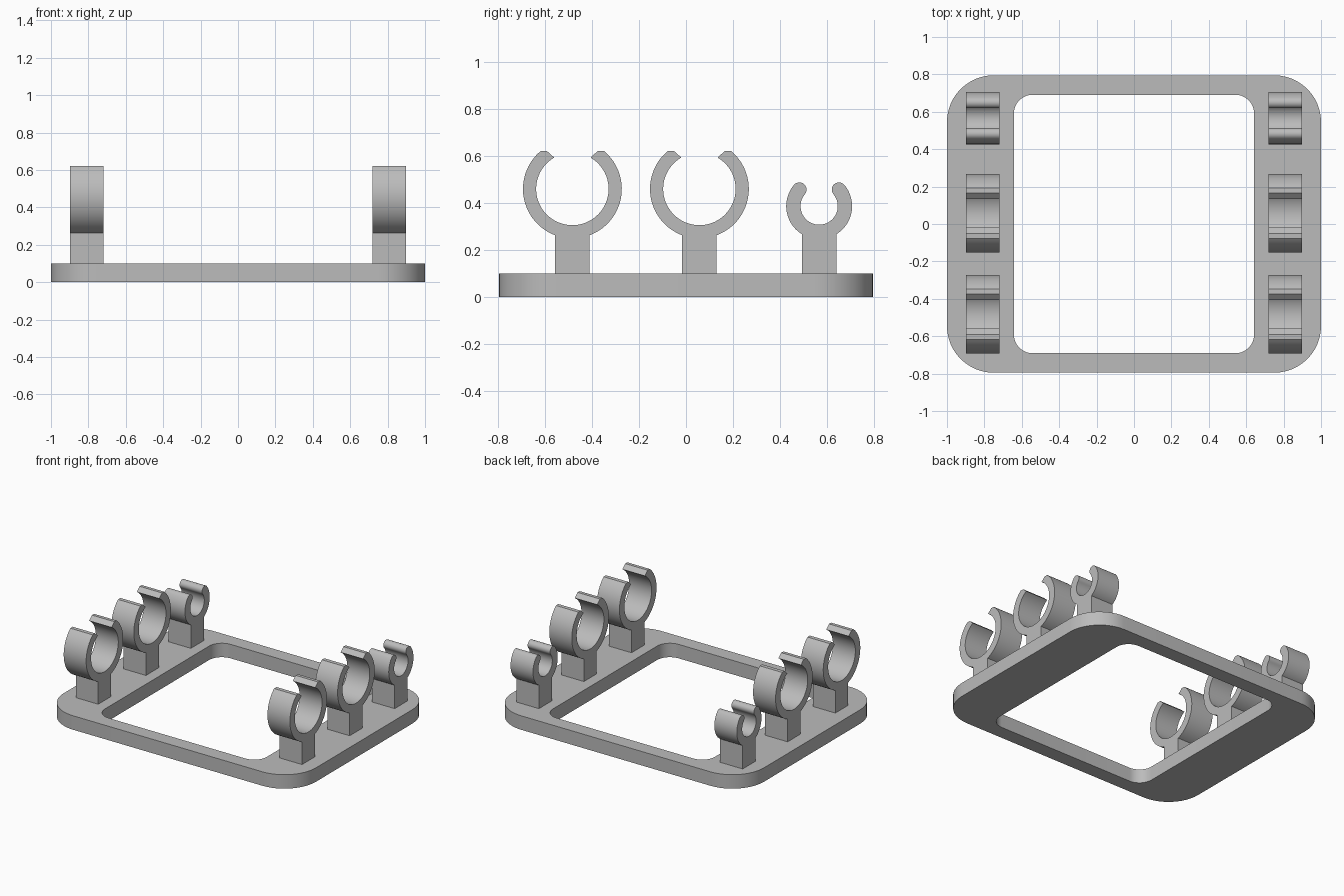
import bpy, bmesh
from math import sin, cos, asin, pi, radians

cube = bpy.data.objects.get("Cube")
if cube:
    bpy.data.objects.remove(cube, do_unlink=True)

grey = bpy.data.materials.new("plain grey")
grey.use_nodes = True
colour = (0.5, 0.5, 0.5, 1)
grey.diffuse_color = colour
grey.node_tree.nodes["Principled BSDF"].inputs["Base Color"].default_value = colour


def finish(bm, name):
    """Turn a bmesh into a smooth-shaded object with crisp edges."""
    bmesh.ops.recalc_face_normals(bm, faces=bm.faces)
    mesh = bpy.data.meshes.new(name)
    bm.to_mesh(mesh)
    bm.free()
    mesh.materials.append(grey)
    obj = bpy.data.objects.new(name, mesh)
    bpy.context.collection.objects.link(obj)
    bpy.ops.object.select_all(action='DESELECT')
    obj.select_set(True)
    bpy.context.view_layer.objects.active = obj
    bpy.ops.object.shade_smooth_by_angle(angle=radians(30))
    return obj


def arc(cy, cz, r, start, end, steps):
    """Points on an arc, angles in radians."""
    angles = [start + (end - start) * i / steps for i in range(steps + 1)]
    return [(cy + r * cos(a), cz + r * sin(a)) for a in angles]


def rounded_rectangle(hx, hy, r, steps=12):
    points = []
    for i, (sx, sy) in enumerate([(1, 1), (-1, 1), (-1, -1), (1, -1)]):
        points += arc(sx * (hx - r), sy * (hy - r), r, i * pi / 2, (i + 1) * pi / 2, steps)
    return points


# Base frame: rounded plate with a rounded window
THICK = 0.1
bm = bmesh.new()
loops = []
for outline in (rounded_rectangle(1, 0.795, 0.25), rounded_rectangle(0.642, 0.691, 0.1)):
    for z in (0, THICK):
        loops.append([bm.verts.new((x, y, z)) for x, y in outline])
outer_low, outer_top, inner_low, inner_top = loops
ring = [outer_low, outer_top, inner_top, inner_low]
count = len(outer_low)
for k in range(4):
    a, b = ring[k], ring[(k + 1) % 4]
    for i in range(count):
        j = (i + 1) % count
        bm.faces.new((a[i], a[j], b[j], b[i]))
finish(bm, "base_frame")


# Clips: open ring and square post in one extruded profile
def clip_profile(cz, outer, inner, tip, post=0.073):
    """Right half from post foot to inner bottom, then mirrored."""
    foot = asin(post / outer) - pi / 2
    half = [(post, THICK - 0.01)]
    if tip == "flat":
        half += arc(0, cz, outer, foot, radians(50), 32)
        half.append((0.109, cz + 0.162))
        half += arc(0, cz, inner, radians(60), -pi / 2, 36)
    else:
        end = radians(40)
        mid, cap = (outer + inner) / 2, (outer - inner) / 2
        half += arc(0, cz, outer, foot, end, 28)
        half += arc(mid * cos(end), cz + mid * sin(end), cap, end, end + pi, 12)[1:-1]
        half += arc(0, cz, inner, end, -pi / 2, 28)
    return half + [(-y, z) for y, z in reversed(half[:-1])]


def make_clip(name, x0, x1, cy, profile):
    bm = bmesh.new()
    face = bm.faces.new([bm.verts.new((x0, cy + y, z)) for y, z in profile])
    extruded = bmesh.ops.extrude_face_region(bm, geom=[face], use_keep_orig=True)
    moved = [v for v in extruded["geom"] if isinstance(v, bmesh.types.BMVert)]
    bmesh.ops.translate(bm, verts=moved, vec=(x1 - x0, 0, 0))
    finish(bm, name)


large = clip_profile(0.46, 0.21, 0.154, "flat")
small = clip_profile(0.387, 0.14, 0.079, "round")
for side, x0, x1 in (("left", 0.719, 0.897), ("right", -0.897, -0.719)):
    make_clip("front_clip_" + side, x0, x1, -0.483, large)
    make_clip("middle_clip_" + side, x0, x1, 0.057, large)
    make_clip("rear_clip_" + side, x0, x1, 0.566, small)
